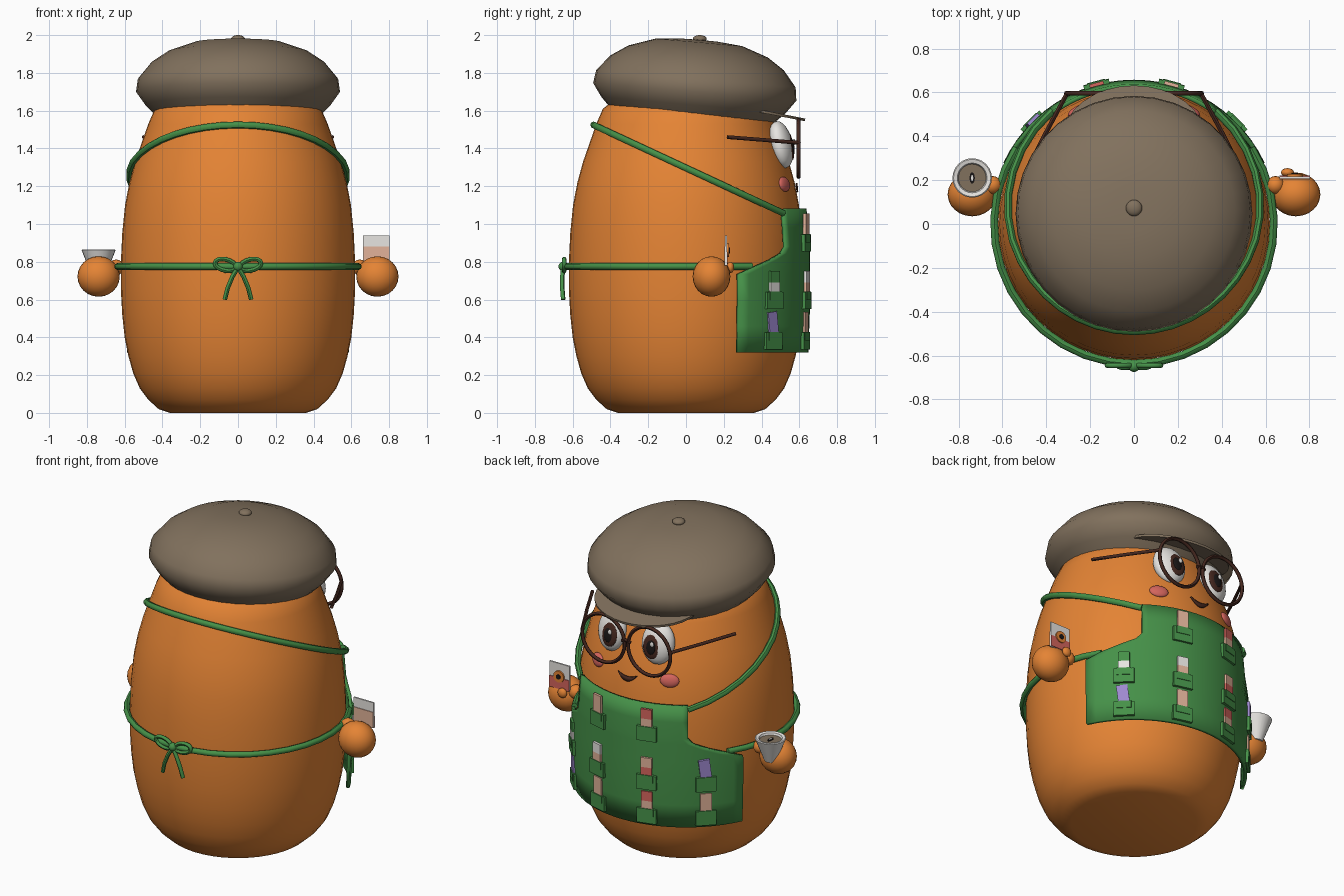
import bpy, bmesh, math
from mathutils import Matrix, Vector
from math import sin, cos, pi, radians

if "Cube" in bpy.data.objects:
    bpy.data.objects.remove(bpy.data.objects["Cube"])


def mat(name, rgb):
    m = bpy.data.materials.new(name)
    m.diffuse_color = (*rgb, 1)
    m.use_nodes = True
    m.node_tree.nodes["Principled BSDF"].inputs["Base Color"].default_value = m.diffuse_color
    return m


ORANGE = mat("orange", (0.78, 0.23, 0.035))
TAUPE = mat("taupe", (0.22, 0.165, 0.11))
GREEN = mat("green", (0.06, 0.28, 0.065))
BROWN = mat("dark brown", (0.06, 0.021, 0.014))
WHITE = mat("white", (0.8, 0.78, 0.75))
PINK = mat("coral pink", (0.66, 0.13, 0.11))
PURPLE = mat("lilac", (0.34, 0.25, 0.62))
BEIGE = mat("beige", (0.76, 0.45, 0.32))
BLACK = mat("black", (0.01, 0.008, 0.008))


def finish(name, bm, m, smooth=True, matrix=None):
    if matrix is not None:
        bm.transform(matrix)
    bmesh.ops.recalc_face_normals(bm, faces=bm.faces)
    me = bpy.data.meshes.new(name)
    bm.to_mesh(me)
    bm.free()
    me.materials.append(m)
    ob = bpy.data.objects.new(name, me)
    bpy.context.collection.objects.link(ob)
    if smooth:
        bpy.ops.object.select_all(action='DESELECT')
        ob.select_set(True)
        bpy.context.view_layer.objects.active = ob
        bpy.ops.object.shade_smooth_by_angle(angle=radians(45))
    return ob


def place(loc, rx=0, ry=0, rz=0):
    return (Matrix.Translation(loc) @ Matrix.Rotation(rz, 4, 'Z')
            @ Matrix.Rotation(ry, 4, 'Y') @ Matrix.Rotation(rx, 4, 'X'))


def ball(name, m, loc, r, rx=0, rz=0, seg=24):
    bm = bmesh.new()
    bmesh.ops.create_uvsphere(bm, u_segments=seg, v_segments=seg // 2, radius=1)
    size = r if isinstance(r, tuple) else (r, r, r)
    return finish(name, bm, m, True, place(loc, rx, 0, rz) @ Matrix.Diagonal((*size, 1)))


def box(name, m, size, matrix):
    bm = bmesh.new()
    bmesh.ops.create_cube(bm, size=1)
    return finish(name, bm, m, False, matrix @ Matrix.Diagonal((*size, 1)))


def disc(name, m, r, depth, matrix, scale=(1, 1, 1)):
    bm = bmesh.new()
    bmesh.ops.create_cone(bm, cap_ends=True, segments=32, radius1=r, radius2=r, depth=depth)
    return finish(name, bm, m, True, matrix @ Matrix.Diagonal((*scale, 1)))


def lathe(name, m, prof, seg=48, matrix=None):
    bm = bmesh.new()
    vs = [bm.verts.new((r, 0, z)) for r, z in prof]
    es = [bm.edges.new(p) for p in zip(vs, vs[1:])]
    bmesh.ops.spin(bm, geom=vs + es, cent=(0, 0, 0), axis=(0, 0, 1),
                   angle=2 * pi, steps=seg, use_merge=True)
    bmesh.ops.remove_doubles(bm, verts=bm.verts, dist=1e-4)
    return finish(name, bm, m, True, matrix)


def tube(name, m, pts, r, closed=False):
    cu = bpy.data.curves.new(name, 'CURVE')
    cu.dimensions = '3D'
    cu.bevel_depth = r
    cu.bevel_resolution = 2
    cu.use_fill_caps = True
    sp = cu.splines.new('POLY')
    sp.points.add(len(pts) - 1)
    for p, co in zip(sp.points, pts):
        p.co = (*co, 1)
    sp.use_cyclic_u = closed
    tmp = bpy.data.objects.new(name + "_path", cu)
    bpy.context.collection.objects.link(tmp)
    dg = bpy.context.evaluated_depsgraph_get()
    me = bpy.data.meshes.new_from_object(tmp.evaluated_get(dg))
    bpy.data.objects.remove(tmp)
    bm = bmesh.new()
    bm.from_mesh(me)
    me.materials.clear()
    return finish(name, bm, m)


def lerp(table, x):
    for (a, p), (b, q) in zip(table, table[1:]):
        if x <= b:
            return p + (q - p) * max(0, (x - a) / (b - a))
    return table[-1][1]


# body
PROFILE = [(0, 0), (0.36, 0.0), (0.42, 0.02), (0.475, 0.07), (0.52, 0.13), (0.555, 0.21),
           (0.58, 0.3), (0.6, 0.4), (0.613, 0.52), (0.62, 0.65), (0.62, 0.8), (0.613, 0.95),
           (0.598, 1.1), (0.575, 1.22), (0.545, 1.33), (0.51, 1.43), (0.475, 1.53),
           (0.44, 1.61), (0.3, 1.72), (0, 1.76)]
lathe("body", ORANGE, PROFILE)
RADIUS = [(z, r) for r, z in PROFILE[1:]]

# cap with button and small visor
cap_place = place((0, 0.035, 1.57), rx=radians(-5))
lathe("cap", TAUPE, [(0, 0), (0.43, 0), (0.49, 0.06), (0.54, 0.13), (0.53, 0.2), (0.46, 0.285),
                     (0.37, 0.345), (0.23, 0.393), (0.1, 0.405), (0, 0.407)], 36, cap_place)
ball("cap_button", TAUPE, (0, 0.073, 1.98), (0.037, 0.037, 0.02))
disc("visor", TAUPE, 1, 0.014, place((0, 0.38, 1.6), rx=radians(-11)), (0.33, 0.255, 1))

# face
for s in (-1, 1):
    ball("eye", WHITE, (s * 0.16, 0.503, 1.42), (0.1, 0.06, 0.127), radians(12), -s * 0.2)
    ball("iris", BROWN, (s * 0.148, 0.553, 1.41), (0.056, 0.016, 0.074), radians(8), -s * 0.1)
    ball("pupil", BLACK, (s * 0.147, 0.564, 1.41), (0.032, 0.01, 0.044), radians(8))
    ball("eye_glint", WHITE, (s * 0.147 - 0.015, 0.572, 1.435), (0.013, 0.006, 0.016))
    ball("cheek", PINK, (s * 0.25, 0.52, 1.21), (0.056, 0.02, 0.04), radians(12), -s * 0.45)
    ring = [(s * 0.16 + 0.148 * cos(i * pi / 16), 0.596, 1.4 + 0.15 * sin(i * pi / 16))
            for i in range(32)]
    tube("glasses_rim", BROWN, ring, 0.011, True)
    tube("glasses_temple", BROWN, [(s * 0.305, 0.596, 1.43), (s * 0.405, 0.41, 1.445),
                                   (s * 0.5, 0.22, 1.46)], 0.01)
tube("glasses_bridge", BROWN, [(-0.03, 0.596, 1.42), (0, 0.598, 1.43), (0.03, 0.596, 1.42)], 0.01)
# smiling mouth: a thin crescent
bm = bmesh.new()
rows = []
for i in range(13):
    x = -0.065 + 0.13 * i / 12
    k = 1 - (x / 0.065) ** 2
    y = math.sqrt(0.586 ** 2 - x * x)
    rows.append([bm.verts.new((x, y, 1.215 - 0.018 * k)),
                 bm.verts.new((x, y + 0.004, 1.213 - 0.045 * k))])
for a, b in zip(rows, rows[1:]):
    bm.faces.new((a[0], b[0], b[1], a[1]))
mouth = finish("mouth", bm, BROWN)
mod = mouth.modifiers.new("thickness", 'SOLIDIFY')
mod.thickness = 0.009
mod.offset = 0

# apron: curved sheet whose half angle widens below the bib
HALF = [(0.32, 65), (0.735, 65), (0.775, 56), (0.81, 47), (0.845, 39), (0.88, 36), (1.08, 36)]
APRON_R = [(0.32, 0.638), (0.6, 0.648), (0.9, 0.645), (1.08, 0.628)]
bm = bmesh.new()
rows = []
for z in (0.32, 0.46, 0.6, 0.735, 0.775, 0.81, 0.845, 0.88, 0.98, 1.08):
    h, r = radians(lerp(HALF, z)), lerp(APRON_R, z)
    rows.append([bm.verts.new((r * sin(h * t / 12), r * cos(h * t / 12), z)) for t in range(-12, 13)])
for a, b in zip(rows, rows[1:]):
    for i in range(24):
        bm.faces.new((a[i], a[i + 1], b[i + 1], b[i]))
apron = finish("apron", bm, GREEN)
mod = apron.modifiers.new("thickness", 'SOLIDIFY')
mod.thickness = 0.02
mod.offset = 0

# pockets: angle, pocket height, upper and lower strip colours
POCKETS = [(15, 0.9, BEIGE, BEIGE), (15, 0.595, WHITE, BEIGE), (15, 0.38, BEIGE, BEIGE),
           (-15, 0.9, PINK, BEIGE), (-15, 0.595, BEIGE, PINK), (-15, 0.38, PINK, BEIGE),
           (45, 0.595, GREEN, WHITE), (45, 0.38, PURPLE, PURPLE),
           (-45, 0.595, PURPLE, PURPLE), (-45, 0.38, BEIGE, BEIGE)]
for deg, z, upper, lower in POCKETS:
    a, r = radians(deg), lerp(APRON_R, z) + 0.012
    tilt = 0.12 if PURPLE is upper else 0
    base = place((r * sin(a), r * cos(a), z), rz=-a)
    box("pocket", GREEN, (0.12, 0.022, 0.09), base)
    box("pocket_hem", GREEN, (0.085, 0.03, 0.045), base @ place((0, 0, 0.025)))
    strip = base @ place((0, 0, 0.045), ry=tilt)
    box("strip_upper", upper, (0.066, 0.016, 0.06), strip @ place((0, 0.002, 0.08)))
    box("strip_lower", lower, (0.066, 0.016, 0.05), strip @ place((0, 0.002, 0.025)))

# neck strap, lying on a slanted plane around the body
pts = []
for i in range(-14, 15):
    th = radians(144) * i / 14
    r, z = 0.5, 1.4
    for _ in range(40):
        z = 1.52 - 0.465 * (0.48 - r * cos(th))
        r = 0.5 * r + 0.5 * (lerp(RADIUS, z) + 0.012 + 0.022 * abs(i / 14) ** 4)
    pts.append((r * sin(th), -r * cos(th), z))
for i, p in enumerate(pts):
    pts[i] = (p[0], p[1], 1.52 - 0.465 * (p[1] + 0.48))
tube("neck_strap", GREEN, pts, 0.018)

# waist strap and bow
tube("waist_strap", GREEN, [(0.638 * sin(radians(123) * i / 12), -0.638 * cos(radians(123) * i / 12), 0.775)
                            for i in range(-12, 13)], 0.018)
for s in (-1, 1):
    loop = []
    for i in range(16):
        t = i * pi / 8
        loop.append((s * (0.067 + 0.055 * cos(t)), -0.645, 0.783 + 0.01 * cos(t) + 0.03 * sin(t)))
    tube("bow_loop", GREEN, loop, 0.012, True)
    tube("bow_tail", GREEN, [(0, -0.65, 0.77), (s * 0.03, -0.655, 0.72),
                             (s * 0.055, -0.655, 0.66), (s * 0.07, -0.65, 0.6)], 0.012)
ball("bow_knot", GREEN, (0, -0.65, 0.775), 0.025, seg=16)

# hands with thumbs
for s in (-1, 1):
    ball("hand", ORANGE, (s * 0.738, 0.135, 0.722), (0.112, 0.1, 0.107))
    ball("thumb", ORANGE, (s * 0.645, 0.177, 0.77), 0.042, seg=16)
ball("finger", ORANGE, (0.7, 0.235, 0.77), (0.03, 0.02, 0.03), seg=16)

# card held in one hand, with a coloured lower half and a round badge
box("card", WHITE, (0.14, 0.01, 0.16), place((0.733, 0.212, 0.86)))
box("card_back_panel", BEIGE, (0.138, 0.006, 0.1), place((0.733, 0.206, 0.831)))
box("card_front_panel", PINK, (0.138, 0.006, 0.07), place((0.733, 0.218, 0.816)))
facing = pi / 2
disc("badge", ORANGE, 0.036, 0.01, place((0.733, 0.222, 0.86), rx=facing))
disc("badge_centre", BLACK, 0.015, 0.008, place((0.733, 0.228, 0.86), rx=facing))

# cup held in the other hand
cup = place((-0.738, 0.21, 0))
lathe("cup", WHITE, [(0, 0.72), (0.035, 0.72), (0.09, 0.862), (0.085, 0.866),
                     (0.068, 0.862), (0.055, 0.83), (0, 0.83)], 24, cup)
disc("cup_drink", TAUPE, 0.064, 0.008, cup @ place((0, 0, 0.846)))
disc("drink_mark", BLACK, 1, 0.008, cup @ place((0, 0, 0.85)), (0.012, 0.026, 1))
disc("drink_foam", WHITE, 1, 0.006, cup @ place((0, 0, 0.853)), (0.005, 0.014, 1))
